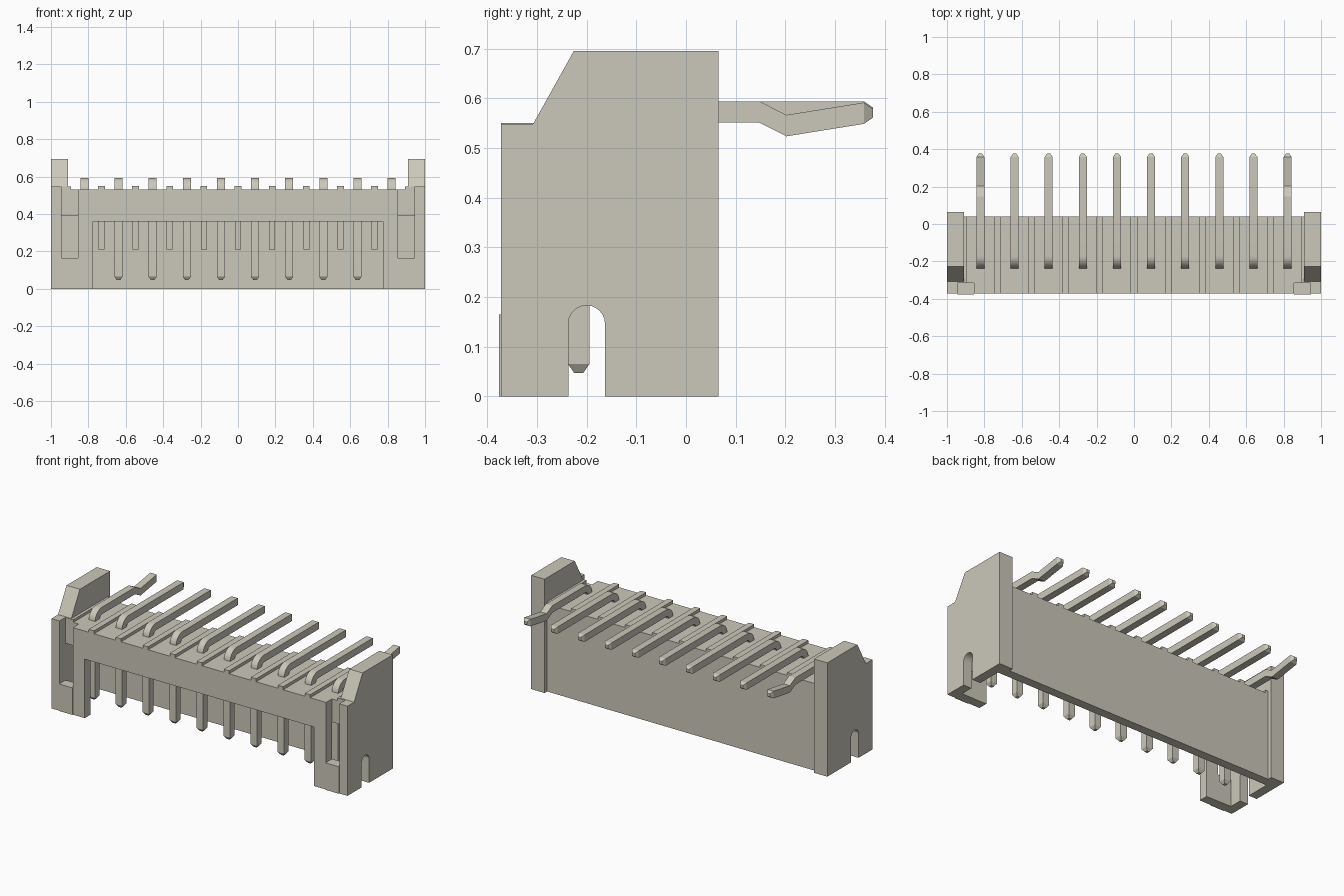
import bpy, bmesh, math
from mathutils import Vector

cube = bpy.data.objects.get("Cube")
if cube:
    bpy.data.objects.remove(cube, do_unlink=True)

mat = bpy.data.materials.new("warm ivory")
COL = (0.60, 0.58, 0.49, 1.0)
mat.diffuse_color = COL
mat.use_nodes = True
mat.node_tree.nodes["Principled BSDF"].inputs["Base Color"].default_value = COL

PITCH = 0.1825
PINS = [(i - 4.5) * PITCH for i in range(10)]
GAPS = [(i - 4) * PITCH for i in range(9)]


def finish(name, bm):
    bmesh.ops.recalc_face_normals(bm, faces=bm.faces)
    me = bpy.data.meshes.new(name)
    bm.to_mesh(me)
    bm.free()
    me.materials.append(mat)
    ob = bpy.data.objects.new(name, me)
    bpy.context.collection.objects.link(ob)
    return ob


def extrude_x(name, pts, x0, x1):
    """Extrude a (y, z) outline from x0 to x1."""
    bm = bmesh.new()
    f = bm.faces.new([bm.verts.new((x0, y, z)) for y, z in pts])
    r = bmesh.ops.extrude_face_region(bm, geom=[f])
    vs = [g for g in r["geom"] if isinstance(g, bmesh.types.BMVert)]
    bmesh.ops.translate(bm, verts=vs, vec=(x1 - x0, 0, 0))
    return finish(name, bm)


def box(name, x0, x1, y0, y1, z0, z1):
    return extrude_x(name, [(y0, z0), (y1, z0), (y1, z1), (y0, z1)], x0, x1)


def cut(ob, cutters):
    for c in cutters:
        m = ob.modifiers.new("cut", 'BOOLEAN')
        m.operation, m.solver, m.object = 'DIFFERENCE', 'EXACT', c
        bpy.context.view_layer.objects.active = ob
        bpy.ops.object.modifier_apply(modifier=m.name)


# Cutters: mating cavity, front window, corner slots
cavity = box("cavity_cutter", -0.945, 0.945, -0.315, -0.015, -0.1, 0.39)
window = box("window_cutter", -0.775, 0.775, -0.5, -0.25, -0.1, 0.36)
slots = [box("slot_cutter", min(s * 0.855, s * 0.945), max(s * 0.855, s * 0.945),
             -0.5, -0.315, 0.165, 1.0) for s in (-1, 1)]

# Main housing
housing = box("housing", -0.91, 0.91, -0.372, 0.04, 0, 0.532)
cut(housing, [cavity, window] + slots)

# End walls with chamfered shoulder and round-topped side notch
arch = [(-0.2 + 0.037 * math.cos(math.pi * i / 12),
         0.146 + 0.037 * math.sin(math.pi * i / 12)) for i in range(13)]
outline = [(-0.372, 0.548), (-0.308, 0.548), (-0.226, 0.695), (0.065, 0.695),
           (0.065, 0), (-0.163, 0)] + arch + [(-0.237, 0), (-0.372, 0)]
for s, side in ((-1, "right"), (1, "left")):
    wall = extrude_x(side + "_end_wall", outline, s * 0.91, s * 1.0)
    cut(wall, [cavity] + slots)
    a, b = sorted((s * 0.855, s * 0.945))
    box(side + "_slot_sill", a, b, -0.3765, -0.314, 0, 0.165)
    # Raised border beside the end wall
    a, b = sorted((s * 0.892, s * 0.91))
    box(side + "_top_border", a, b, -0.315, 0.04, 0.53, 0.548)

for c in [cavity, window] + slots:
    bpy.data.objects.remove(c, do_unlink=True)

# Ridges on top between the pins, and guide ribs inside the back wall
for i, x in enumerate(GAPS):
    box(f"top_ridge_{i + 1}", x - 0.018, x + 0.018, -0.372, 0.04, 0.53, 0.55)
    box(f"guide_rib_{i + 1}", x - 0.016, x + 0.016, -0.06, -0.01, 0.21, 0.395)


def pin(name, x, kinked):
    """Square pin: rings of (y, z, section angle, half width)."""
    h, r, yc, zc = 0.0215, 0.045, -0.216, 0.5725
    rings = [(yc, 0.047, 0, 0.009), (yc, 0.065, 0, h)]
    for i in range(9):
        t = math.pi / 2 * i / 8
        rings.append((yc + r - r * math.cos(t), zc - r + r * math.sin(t), t, h))
    q = math.pi / 2
    if kinked:
        rings += [(0.148, zc, q, h), (0.202, 0.545, q, h)]
    zt = 0.570 if kinked else zc
    rings += [(0.358, zt, q, h), (0.376, zt, q, 0.009)]
    bm = bmesh.new()
    loops = []
    for y, z, t, w in rings:
        n = Vector((0, -math.cos(t), math.sin(t)))
        c = Vector((x, y, z))
        ex = Vector((1, 0, 0))
        loops.append([bm.verts.new(c + ex * (a * w) + n * (b * w))
                      for a, b in ((-1, -1), (1, -1), (1, 1), (-1, 1))])
    for p, q2 in zip(loops, loops[1:]):
        for k in range(4):
            bm.faces.new((p[k], p[(k + 1) % 4], q2[(k + 1) % 4], q2[k]))
    bm.faces.new(loops[0])
    bm.faces.new(loops[-1])
    ob = finish(name, bm)
    bpy.ops.object.select_all(action='DESELECT')
    ob.select_set(True)
    bpy.context.view_layer.objects.active = ob
    bpy.ops.object.shade_smooth_by_angle(angle=math.radians(20))


# Bent contact pins; the two outer ones have a retention kink
for i, x in enumerate(PINS):
    pin(f"contact_pin_{i + 1}", x, i in (0, 9))
